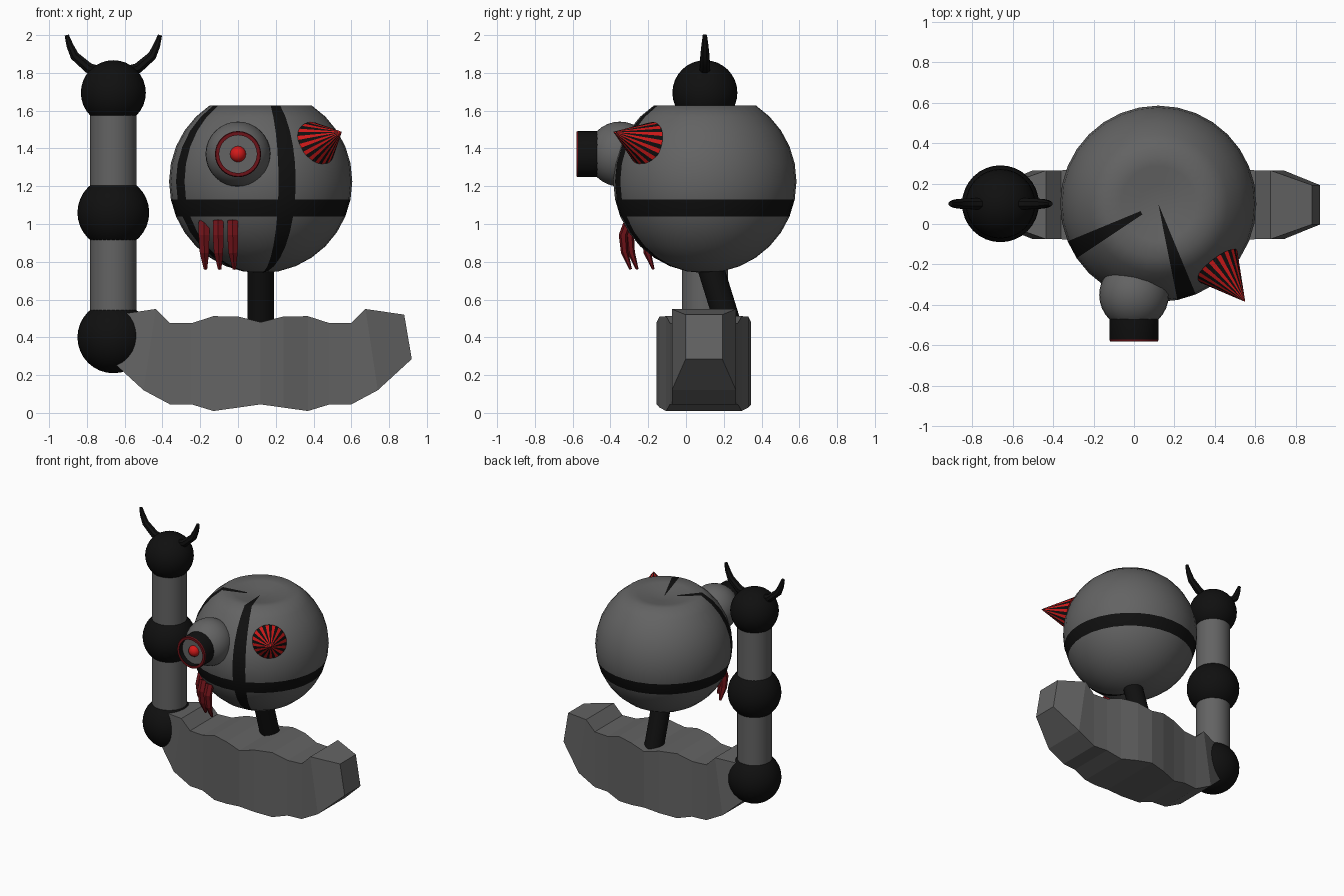
import bpy, bmesh, math
from mathutils import Vector, Matrix

if "Cube" in bpy.data.objects:
    bpy.data.objects.remove(bpy.data.objects["Cube"])


def mat(name, col):
    m = bpy.data.materials.new(name)
    m.diffuse_color = (*col, 1)
    m.use_nodes = True
    m.node_tree.nodes["Principled BSDF"].inputs["Base Color"].default_value = m.diffuse_color
    return m


GREY = mat("metal_grey", (0.125, 0.125, 0.125))
BLACK = mat("black", (0.005, 0.005, 0.005))
RED = mat("bright_red", (0.65, 0.01, 0.01))
DARK_RED = mat("dark_red", (0.15, 0.006, 0.009))


def finish(bm, name, mats, smooth=None):
    me = bpy.data.meshes.new(name)
    bm.normal_update()
    bm.to_mesh(me)
    bm.free()
    ob = bpy.data.objects.new(name, me)
    bpy.context.collection.objects.link(ob)
    for m in mats:
        me.materials.append(m)
    if smooth == "all":
        for p in me.polygons:
            p.use_smooth = True
    elif smooth:
        bpy.ops.object.select_all(action='DESELECT')
        bpy.context.view_layer.objects.active = ob
        ob.select_set(True)
        bpy.ops.object.shade_smooth_by_angle(angle=math.radians(smooth))
    return ob


def ball(name, c, r, m, segs=32):
    bm = bmesh.new()
    bmesh.ops.create_uvsphere(bm, u_segments=segs, v_segments=segs // 2, radius=r,
                              matrix=Matrix.Translation(c))
    return finish(bm, name, [m], "all")


def loft(bm, rings):
    """Join equal rings of points with quads and cap both ends."""
    vs = [[bm.verts.new(p) for p in ring] for ring in rings]
    n = len(vs[0])
    for a, b in zip(vs, vs[1:]):
        for i in range(n):
            bm.faces.new((a[i], a[(i + 1) % n], b[(i + 1) % n], b[i]))
    bm.faces.new(vs[0])
    bm.faces.new(vs[-1])
    bmesh.ops.recalc_face_normals(bm, faces=bm.faces[:])


def tube(name, path, radii, m, sides=8, flat=1.0, smooth=None):
    """Tapered tube along a path; flat scales its second cross axis."""
    pts = [Vector(p) for p in path]
    rings = []
    for i, p in enumerate(pts):
        t = (pts[min(i + 1, len(pts) - 1)] - pts[max(i - 1, 0)]).normalized()
        side = t.cross(Vector((0, 1, 0))).normalized()
        up = side.cross(t)
        rings.append([p + radii[i] * (side * math.cos(a) + up * flat * math.sin(a))
                      for a in (2 * math.pi * (k + 0.5) / sides for k in range(sides))])
    bm = bmesh.new()
    loft(bm, rings)
    return finish(bm, name, [m], smooth)


# round head: dished top, one level stripe and two upright stripes
C, R = Vector((0.12, 0.10, 1.225)), 0.485
bm = bmesh.new()
bmesh.ops.create_uvsphere(bm, u_segments=32, v_segments=16, radius=R)
for f in bm.faces:
    c = f.calc_center_median()
    lat = math.degrees(math.asin(c.z / c.length))
    az = math.degrees(math.atan2(c.y, c.x))
    level = -22.5 < lat < -11.25
    front = -78.75 < az < -67.5
    side = -157.5 < az < -146.25 and lat < 78
    f.material_index = int(level or front or side)
rim_r, rim_z = R * math.cos(math.radians(56.25)), R * math.sin(math.radians(56.25))
for v in bm.verts:
    if v.co.z > rim_z + 0.01:
        v.co.z = rim_z - 0.035 * (1 - v.co.xy.length / rim_r)
    v.co += C
finish(bm, "head", [GREY, BLACK], "all")

# eye: bulb, barrel with recessed lens, glowing dome
EYE = Vector((0, 0, 1.37))
ball("eye_bulb", EYE + Vector((0, -0.35, 0)), 0.172, GREY)
prof = [(0.122, 0.42), (0.122, 0.572), (0.118, 0.58), (0.1, 0.58), (0.1, 0.54), (0.04, 0.54)]
band_mat = [1, 2, 2, 1, 0]
bm = bmesh.new()
N = 32
rings = [[bm.verts.new(EYE + Vector((r * math.cos(2 * math.pi * k / N), -h,
                                     r * math.sin(2 * math.pi * k / N))))
          for k in range(N)] for r, h in prof]
for a, b, mi in zip(rings, rings[1:], band_mat):
    for i in range(N):
        bm.faces.new((a[i], a[(i + 1) % N], b[(i + 1) % N], b[i])).material_index = mi
bm.faces.new(rings[-1])
bm.faces.new(rings[0])
bmesh.ops.recalc_face_normals(bm, faces=bm.faces[:])
finish(bm, "eye_barrel", [GREY, BLACK, DARK_RED], 30)
ball("eye_light", EYE + Vector((0, -0.535, 0)), 0.043, RED, 16)

# striped spike
base, tip = Vector((0.41, -0.205, 1.42)), Vector((0.55, -0.385, 1.488))
axis = tip - base
rot = axis.to_track_quat('Z', 'Y').to_matrix()
bm = bmesh.new()
top = bm.verts.new(tip)
ring = [bm.verts.new(base + rot @ Vector((0.125 * math.cos(a), 0.125 * math.sin(a), 0)))
        for a in (2 * math.pi * k / 32 for k in range(32))]
for i in range(32):
    bm.faces.new((ring[i], ring[(i + 1) % 32], top)).material_index = i % 2
bm.faces.new(ring[::-1])
finish(bm, "spike", [RED, BLACK])

# three claws
for i, (x, y) in enumerate([(-0.18, -0.205), (-0.105, -0.29), (-0.028, -0.325)]):
    tube(f"claw_{i + 1}",
         [(x, y + 0.02, 1.015), (x, y - 0.008, 0.94), (x + 0.002, y, 0.85), (x + 0.008, y + 0.032, 0.76)],
         [0.032, 0.033, 0.028, 0.01], DARK_RED, 6, 0.7)

# leaning neck
tube("neck", [(0.12, 0.08, 0.93), (0.12, 0.235, 0.43)], [0.07, 0.07], BLACK, 24, 1, 30)

# faceted base: mirrored sections (top offset, top z, bottom offset, bottom z, half width)
half = [(0, 0.48, 0, 0.045, 0.25), (0.12, 0.512, 0.25, 0.01, 0.235), (0.25, 0.512, 0.25, 0.01, 0.2),
        (0.365, 0.475, 0.365, 0.045, 0.18), (0.48, 0.475, 0.48, 0.045, 0.17),
        (0.555, 0.55, 0.62, 0.12, 0.17), (0.76, 0.52, 0.80, 0.285, 0.097)]
half[1] = (0.12, 0.51, 0.12, 0.028, 0.235)
sections = [(-1, s) for s in half[:0:-1]] + [(1, s) for s in half]
bm = bmesh.new()
loft(bm, [[(0.12 + g * tu, 0.095 - w, tz), (0.12 + g * tu, 0.095 + w, tz),
           (0.12 + g * bu, 0.095 + w, bz), (0.12 + g * bu, 0.095 - w, bz)]
          for g, (tu, tz, bu, bz, w) in sections])
finish(bm, "base", [GREY])

# side column with ball joints
PX, PY = -0.66, 0.10
tube("column", [(PX, PY, 0.42), (PX, PY, 1.68)], [0.123, 0.123], GREY, 32, 1, 30)
for name, z, r in [("lower_joint", 0.40, 0.19), ("middle_joint", 1.06, 0.19), ("top_joint", 1.695, 0.172)]:
    ball(name, (PX, PY, z), r, BLACK)

# mirrored horns
for name, s in [("left_horn", -1), ("right_horn", 1)]:
    tube(name, [(PX + s * u, PY, z) for u, z in
                [(0.07, 1.81), (0.13, 1.825), (0.205, 1.89), (0.23, 1.945), (0.247, 2.0)]],
         [0.028, 0.03, 0.026, 0.02, 0.012], BLACK, 8, 1, 40)
